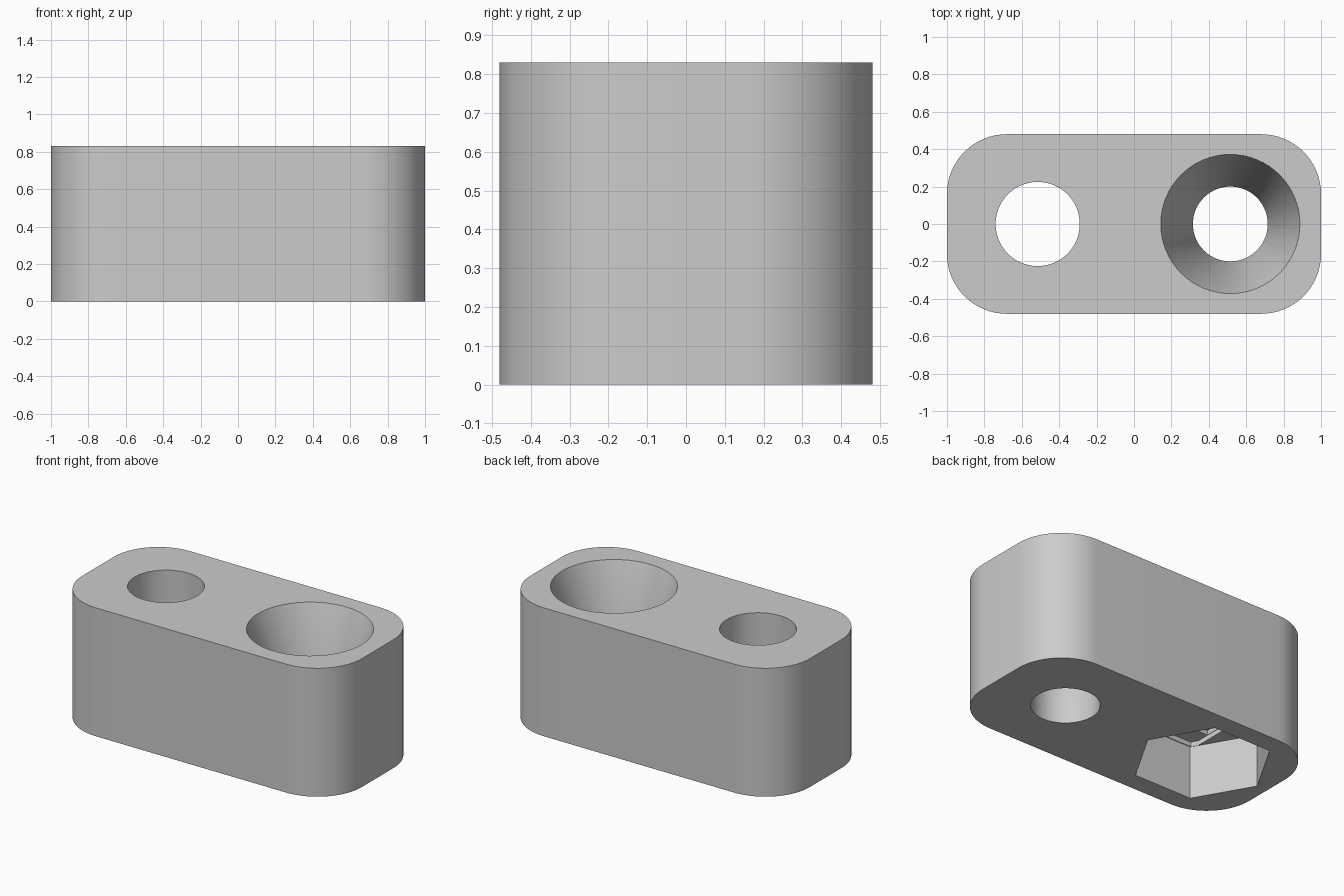
import bpy
import bmesh
from math import cos, sin, pi, radians

cube = bpy.data.objects.get("Cube")
if cube:
    bpy.data.objects.remove(cube, do_unlink=True)

HALF_X, HALF_Y, HEIGHT, CORNER = 1.0, 0.48, 0.83, 0.32
HOLE_X = 0.515

grey = bpy.data.materials.new("plain_grey")
grey.use_nodes = True
colour = (0.6, 0.6, 0.6, 1)
grey.diffuse_color = colour
grey.node_tree.nodes["Principled BSDF"].inputs["Base Color"].default_value = colour


def circle(radius, sides, x=0, y=0, start=0, sweep=2 * pi, closed=True):
    steps = sides if closed else sides - 1
    return [(x + radius * cos(start + sweep * i / steps),
             y + radius * sin(start + sweep * i / steps)) for i in range(sides)]


def loft(name, sections):
    """Solid through stacked outlines, given as (z, points) from the bottom up."""
    bm = bmesh.new()
    rings = [[bm.verts.new((x, y, z)) for x, y in pts] for z, pts in sections]
    count = len(rings[0])
    for low, high in zip(rings, rings[1:]):
        for i in range(count):
            j = (i + 1) % count
            bm.faces.new((low[i], low[j], high[j], high[i]))
    bm.faces.new(rings[0][::-1])
    bm.faces.new(rings[-1])
    mesh = bpy.data.meshes.new(name)
    bm.to_mesh(mesh)
    bm.free()
    mesh.materials.append(grey)
    obj = bpy.data.objects.new(name, mesh)
    bpy.context.collection.objects.link(obj)
    return obj


def prism(name, points, bottom, top):
    return loft(name, [(bottom, points), (top, points)])


def shift(points, dx):
    return [(x + dx, y) for x, y in points]


# Block with rounded vertical corners
outline = []
for k, (sx, sy) in enumerate([(1, 1), (-1, 1), (-1, -1), (1, -1)]):
    outline += circle(CORNER, 17, sx * (HALF_X - CORNER), sy * (HALF_Y - CORNER),
                      k * pi / 2, pi / 2, closed=False)
block = prism("block", outline, 0, HEIGHT)

# Countersunk screw hole: straight bore opening into a steep cone
bore, rim, cone_start = 0.2, 0.372, 0.3
over = 0.1
rim_over = rim + over * (rim - bore) / (HEIGHT - cone_start)
cutters = [loft("countersink_cutter", [
    (-over, circle(bore, 64, HOLE_X)),
    (cone_start, circle(bore, 64, HOLE_X)),
    (HEIGHT + over, circle(rim_over, 64, HOLE_X))])]

# Nut pocket: hexagon, then a bridging slot, a square step and the bolt hole
slot = [(0.228, 0.31), (0.205, 0.35)]
slot += [(-x, y) for x, y in slot[::-1]]
slot += [(-x, -y) for x, y in slot]
square = circle(0.226 * 2 ** 0.5, 4, start=pi / 4)
for name, points, bottom, top in [
        ("nut_pocket_cutter", circle(0.41, 6), -over, 0.34),
        ("slot_cutter", slot, 0.3, 0.37),
        ("square_cutter", square, 0.35, 0.4),
        ("bolt_hole_cutter", circle(0.225, 64), 0.38, HEIGHT + over)]:
    cutters.append(prism(name, shift(points, -HOLE_X), bottom, top))

# Cut the holes
bpy.ops.object.select_all(action="DESELECT")
block.select_set(True)
bpy.context.view_layer.objects.active = block
for cutter in cutters:
    cutter.hide_render = True
    mod = block.modifiers.new(cutter.name, "BOOLEAN")
    mod.operation = "DIFFERENCE"
    mod.solver = "EXACT"
    mod.object = cutter
    bpy.ops.object.modifier_apply(modifier=mod.name)
    bpy.data.objects.remove(cutter, do_unlink=True)

bpy.ops.object.shade_smooth_by_angle(angle=radians(30))
